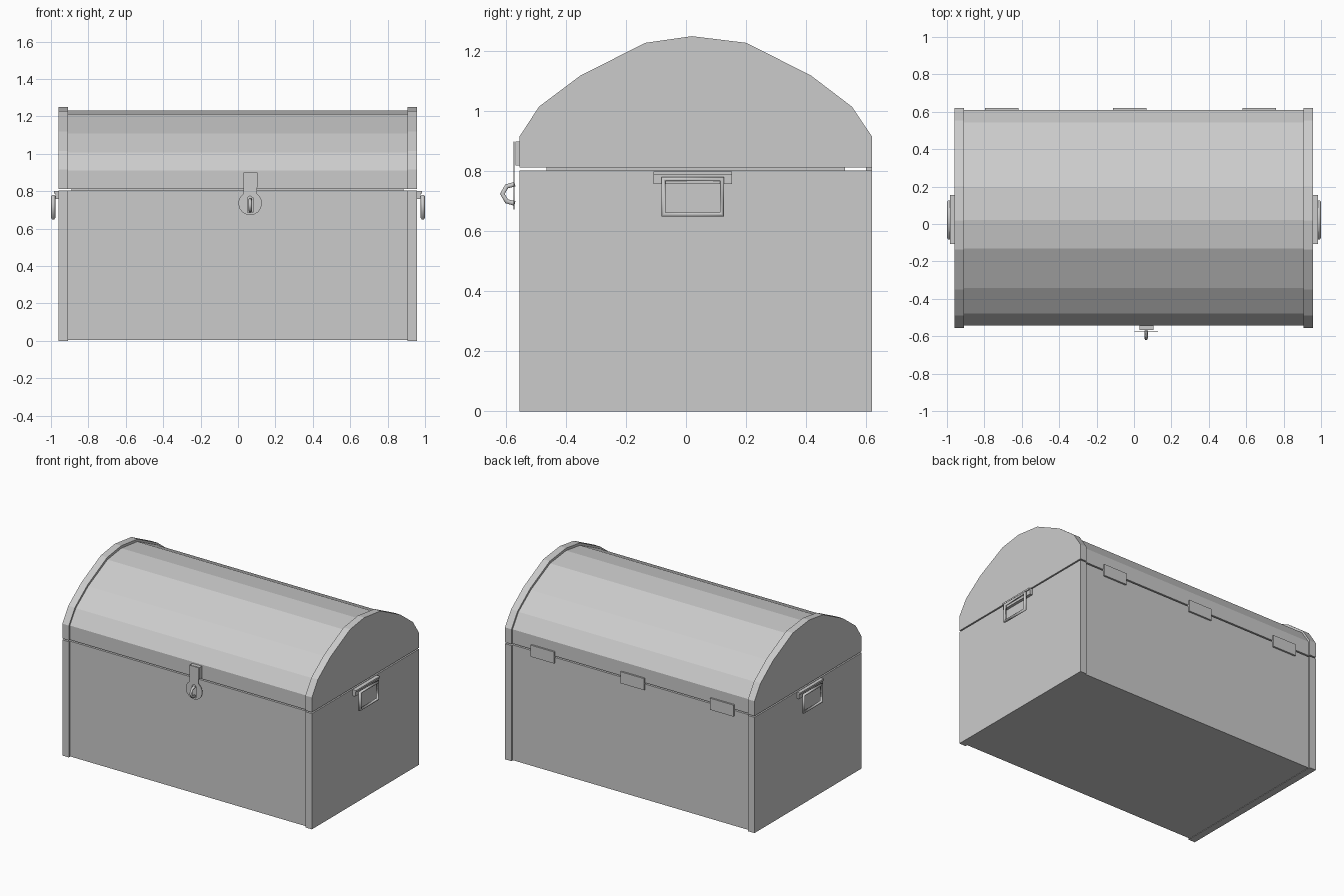
import bpy, bmesh
from math import sin, cos, radians

if "Cube" in bpy.data.objects:
    bpy.data.objects.remove(bpy.data.objects["Cube"])

X0, X1 = -0.96, 0.956      # outer ends of the chest
BAND = 0.05                # width of the raised end bands


def finish(name, bm):
    bmesh.ops.recalc_face_normals(bm, faces=bm.faces)
    me = bpy.data.meshes.new(name)
    bm.to_mesh(me)
    bm.free()
    ob = bpy.data.objects.new(name, me)
    bpy.context.collection.objects.link(ob)
    return ob


def prism(name, profile, xa, xb):
    """Extrude a (y, z) profile along x."""
    bm = bmesh.new()
    face = bm.faces.new([bm.verts.new((xa, y, z)) for y, z in profile])
    out = bmesh.ops.extrude_face_region(bm, geom=[face])
    verts = [g for g in out["geom"] if isinstance(g, bmesh.types.BMVert)]
    bmesh.ops.translate(bm, verts=verts, vec=(xb - xa, 0, 0))
    return finish(name, bm)


def box(name, xa, xb, ya, yb, za, zb):
    return prism(name, [(ya, za), (yb, za), (yb, zb), (ya, zb)], xa, xb)


def add_spline(cu, pts, cyclic):
    sp = cu.splines.new('POLY')
    sp.points.add(len(pts) - 1)
    for p, co in zip(sp.points, pts):
        p.co = (*co, 1)
    sp.use_cyclic_u = cyclic


def to_mesh(name, cu):
    """Turn a curve into a mesh object."""
    tmp = bpy.data.objects.new(name + "_curve", cu)
    bpy.context.collection.objects.link(tmp)
    dg = bpy.context.evaluated_depsgraph_get()
    me = bpy.data.meshes.new_from_object(tmp.evaluated_get(dg))
    bpy.data.objects.remove(tmp)
    ob = bpy.data.objects.new(name, me)
    bpy.context.collection.objects.link(ob)
    return ob


def tube(name, pts, radius, cyclic=False):
    cu = bpy.data.curves.new(name, 'CURVE')
    cu.dimensions = '3D'
    cu.bevel_depth = radius
    cu.bevel_resolution = 1
    cu.use_fill_caps = True
    add_spline(cu, pts, cyclic)
    return to_mesh(name, cu)


# Domed lid profile, also used slightly shrunk between the bands
LID = [(-0.555, 0.812), (-0.555, 0.915), (-0.49, 1.015), (-0.35, 1.12),
       (-0.135, 1.228), (0.02, 1.25), (0.2, 1.228), (0.415, 1.12),
       (0.553, 1.015), (0.62, 0.915), (0.62, 0.812)]
cy = 0.0325
inner = [(cy + (y - cy) * 0.98, 0.812 + (z - 0.812) * 0.96) for y, z in LID]

# Main box and lid
box("box_body", X0 + BAND, X1 - BAND, -0.543, 0.608, 0.003, 0.803)
prism("lid_body", inner, X0 + BAND, X1 - BAND)
box("inner_lip", -0.89, 0.885, -0.465, 0.53, 0.79, 0.83)

# End bands
for side, a, b in (("left", X0, X0 + BAND), ("right", X1 - BAND, X1)):
    box(side + "_box_end", a, b, -0.555, 0.62, 0, 0.803)
    prism(side + "_lid_end", LID, a, b)

# Back hinges
for i, x in enumerate((-0.707, -0.022, 0.67)):
    box(f"hinge_{i + 1}", x - 0.09, x + 0.09, 0.6, 0.62, 0.765, 0.845)

# Side handles
for side, s in (("left", -1), ("right", 1)):
    box(side + "_handle_mount", s * 0.95, s * 0.976, -0.108, 0.154, 0.757, 0.8)
    box(side + "_handle_cap", s * 0.95, s * 0.983, -0.108, 0.154, 0.788, 0.8)
    ring = [(s * 0.988, y, z) for y, z in
            ((-0.075, 0.656), (0.12, 0.656), (0.12, 0.774), (-0.075, 0.774))]
    tube(side + "_handle_ring", ring, 0.011, True)

# Latch bracket, keyhole-shaped hasp with slot, staple
LX = 0.065
box("latch_bracket", LX - 0.035, LX + 0.038, -0.568, -0.535, 0.82, 0.9)
hasp = bpy.data.curves.new("hasp", 'CURVE')
hasp.dimensions = '2D'
hasp.fill_mode = 'BOTH'
hasp.extrude = 0.002
arc = [radians(124 + 292 * i / 14) for i in range(15)]
outline = [(0.063 * cos(a), 0.735 + 0.063 * sin(a), 0) for a in arc]
outline += [(0.036, 0.9, 0), (-0.036, 0.9, 0)]
add_spline(hasp, outline, True)
add_spline(hasp, [(-0.014, 0.685, 0), (-0.014, 0.765, 0), (0, 0.775, 0),
                  (0.014, 0.765, 0), (0.014, 0.685, 0)], True)
plate = to_mesh("latch_hasp", hasp)
plate.rotation_euler = (radians(90), 0, 0)
plate.location = (LX, -0.573, 0)
tube("latch_staple", [(LX, y, z) for y, z in
                      ((-0.57, 0.757), (-0.597, 0.75), (-0.612, 0.725),
                       (-0.597, 0.7), (-0.57, 0.693))], 0.009)
